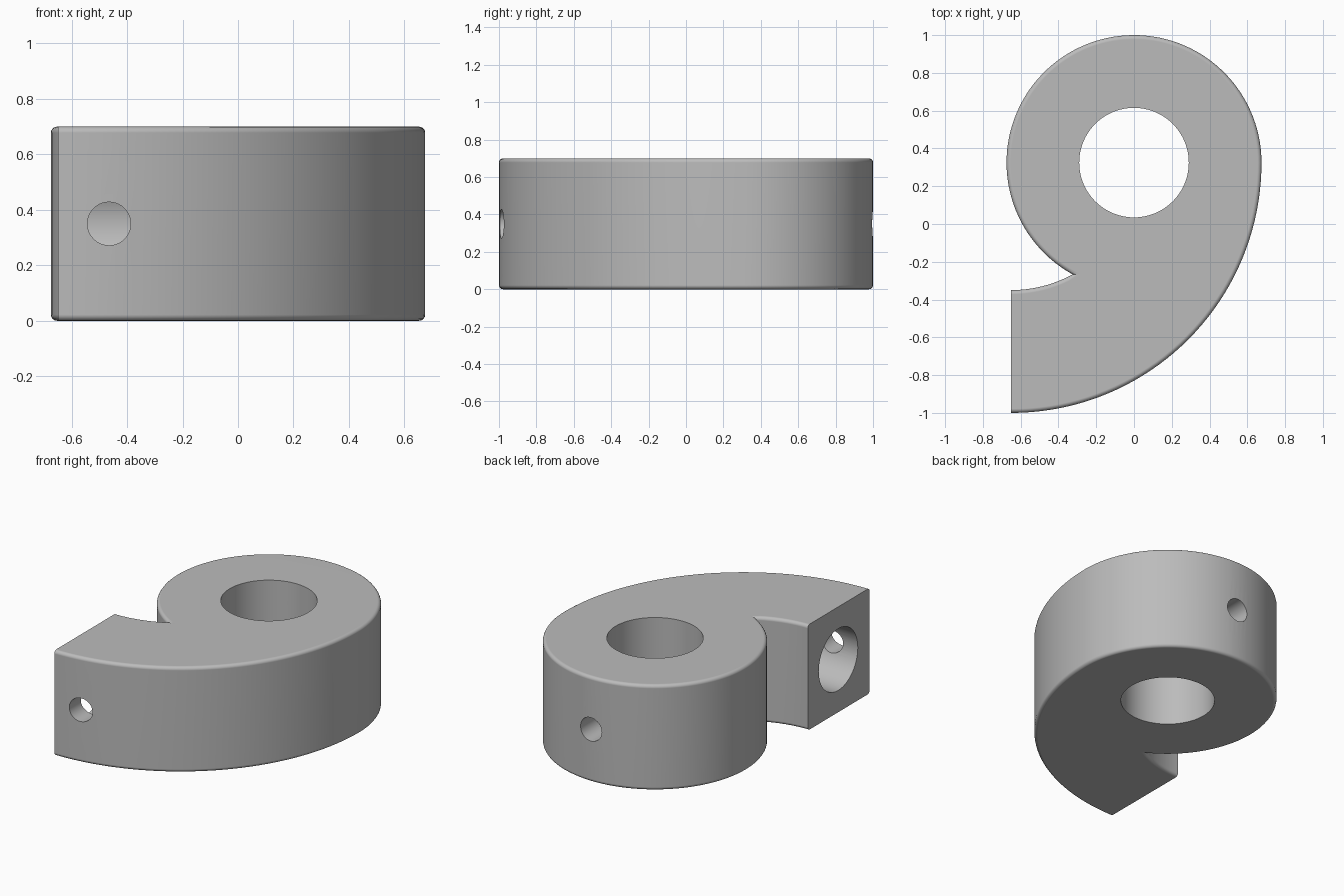
import bpy, bmesh
from math import cos, sin, radians, acos, degrees, pi
from mathutils import Vector, Matrix

cube = bpy.data.objects.get("Cube")
if cube:
    bpy.data.objects.remove(cube, do_unlink=True)

HEIGHT, CY = 0.70, 0.325
EYE_R, TAIL_R, TAIL_X = 0.675, 1.325, -0.65
BORE_R, SCREW_R, SOCKET_R = 0.29, 0.078, 0.205
FILLET = 0.022

grey = bpy.data.materials.new("plain_grey")
grey.use_nodes = True
colour = (0.5, 0.5, 0.5, 1)
grey.diffuse_color = colour
grey.node_tree.nodes["Principled BSDF"].inputs["Base Color"].default_value = colour


def arc(cx, radius, start, end, steps):
    """Points on an arc about (cx, CY), angles in degrees."""
    angles = [radians(start + (end - start) * i / steps) for i in range(steps + 1)]
    return [(cx + radius * cos(a), CY + radius * sin(a)) for a in angles]


def link(name, bm):
    mesh = bpy.data.meshes.new(name)
    bm.to_mesh(mesh)
    bm.free()
    obj = bpy.data.objects.new(name, mesh)
    bpy.context.collection.objects.link(obj)
    mesh.materials.append(grey)
    return obj


def rod(name, radius, start, end, sides):
    """Cylinder between two points, used as a drill."""
    start, end = Vector(start), Vector(end)
    axis = end - start
    turn = axis.to_track_quat('Z', 'Y').to_matrix().to_4x4()
    bm = bmesh.new()
    bmesh.ops.create_cone(bm, cap_ends=True, segments=sides, radius1=radius,
                          radius2=radius, depth=axis.length,
                          matrix=Matrix.Translation((start + end) / 2) @ turn)
    return link(name, bm)


# Outline: round eye, notch, short inner arc, flat end, long outer arc
notch = degrees(acos(-TAIL_X / 2 / EYE_R))
outline = arc(0, EYE_R, 0, 180 + notch, 80)
outline += arc(TAIL_X, EYE_R, -notch, -90, 12)[1:]
outline += arc(TAIL_X, TAIL_R, -90, 0, 40)[:-1]

bm = bmesh.new()
base = bm.faces.new([bm.verts.new((x, y, 0)) for x, y in outline])
raised = bmesh.ops.extrude_face_region(bm, geom=[base])["geom"]
bmesh.ops.translate(bm, vec=(0, 0, HEIGHT),
                    verts=[v for v in raised if isinstance(v, bmesh.types.BMVert)])
bmesh.ops.recalc_face_normals(bm, faces=bm.faces)


# Round the rims, leaving the flat end sharp
def is_rim(edge):
    a, b = (v.co for v in edge.verts)
    return abs(a.z - b.z) < 0.01 and abs(a.x - b.x) + abs(a.y - b.y) < 0.3


bmesh.ops.bevel(bm, geom=[e for e in bm.edges if is_rim(e)], offset=FILLET,
                segments=4, profile=0.5, affect='EDGES', clamp_overlap=False)
body = link("hook_body", bm)

# Eye bore, set screw holes and the socket in the flat end
mid = HEIGHT / 2
drills = [
    rod("eye_bore_cutter", BORE_R, (0, CY, -0.2), (0, CY, 0.9), 96),
    rod("socket_cutter", SOCKET_R, (-0.9, -0.67, mid), (-0.25, -0.67, mid), 64),
    rod("eye_screw_cutter", SCREW_R, (0, CY, mid), (0, 1.2, mid), 40),
    rod("tail_screw_cutter", SCREW_R, (-0.465, -1.2, mid), (-0.465, -0.67, mid), 40),
]
bpy.context.view_layer.objects.active = body
for drill in drills:
    cut = body.modifiers.new(drill.name, 'BOOLEAN')
    cut.operation, cut.solver, cut.object = 'DIFFERENCE', 'EXACT', drill
    bpy.ops.object.modifier_apply(modifier=cut.name)
    bpy.data.objects.remove(drill, do_unlink=True)

# Smooth curved walls and keep the flats clean
for obj in bpy.context.selected_objects:
    obj.select_set(False)
body.select_set(True)
bpy.ops.object.shade_smooth_by_angle(angle=radians(30))
weighted = body.modifiers.new("clean_flats", 'WEIGHTED_NORMAL')
weighted.keep_sharp = True
